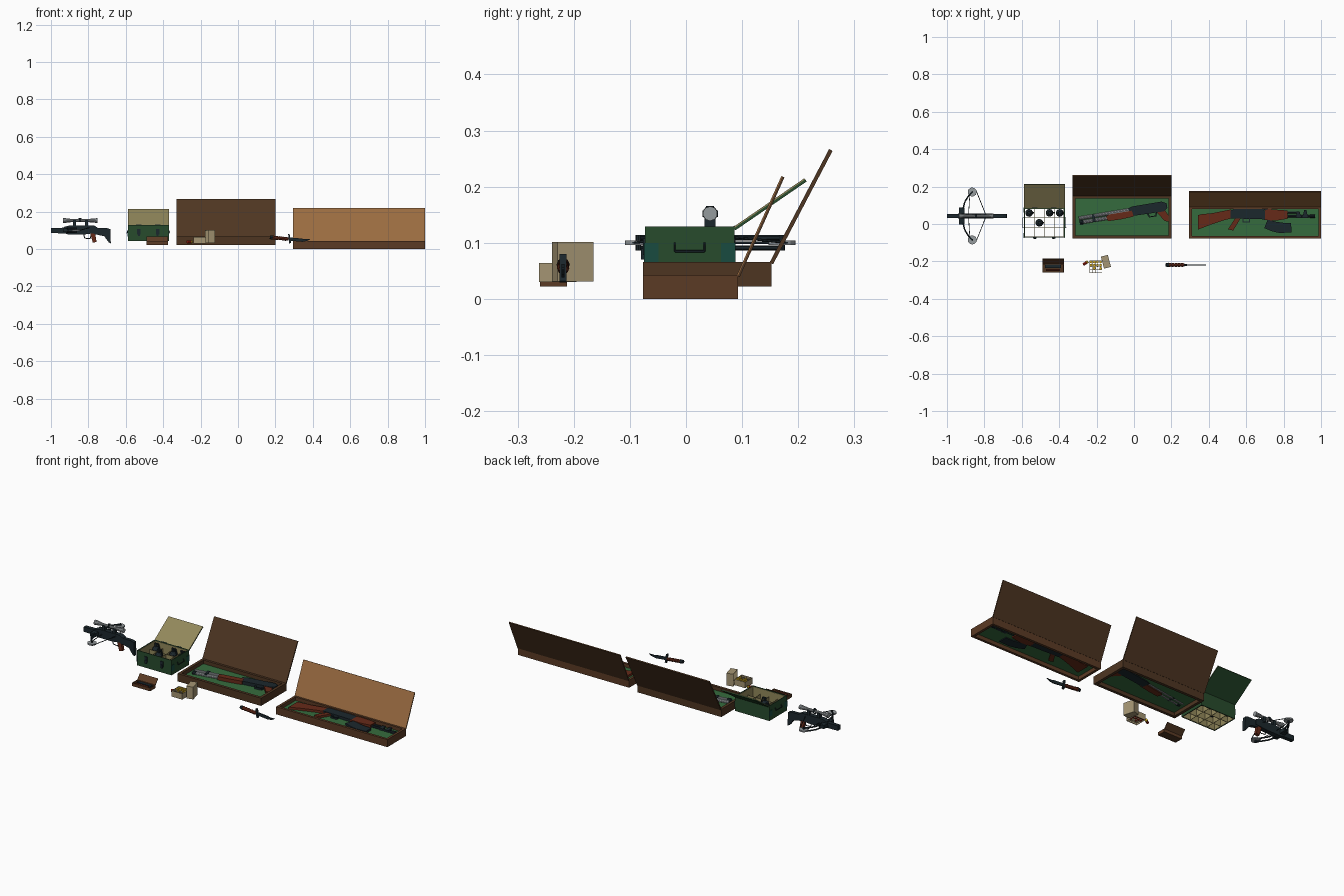
import bpy, bmesh, math
from mathutils import Vector, Matrix

if "Cube" in bpy.data.objects:
    bpy.data.objects.remove(bpy.data.objects["Cube"])

def mat(name, r, g, b):
    m = bpy.data.materials.new(name)
    m.diffuse_color = (r ** 2.2, g ** 2.2, b ** 2.2, 1)
    m.use_nodes = True
    m.node_tree.nodes["Principled BSDF"].inputs["Base Color"].default_value = m.diffuse_color
    return m

WOOD = mat("case_wood", .36, .24, .16)
DARK = mat("dark_wood", .31, .22, .15)
TAN = mat("light_wood", .60, .42, .26)
RED = mat("red_wood", .40, .18, .12)
FELT = mat("felt", .22, .42, .25)
GREEN = mat("crate_green", .17, .30, .19)
TEAL = mat("teal_metal", .12, .30, .26)
OLIVE = mat("olive_lining", .57, .53, .36)
CARD = mat("card", .64, .58, .45)
STEEL = mat("dark_steel", .13, .17, .19)
GREY = mat("light_steel", .58, .60, .61)
BRASS = mat("brass", .85, .68, .15)
SHELL = mat("shell_red", .70, .15, .10)

def finish(name, bm, m):
    bmesh.ops.recalc_face_normals(bm, faces=bm.faces)
    me = bpy.data.meshes.new(name)
    bm.to_mesh(me)
    bm.free()
    me.materials.append(m)
    ob = bpy.data.objects.new(name, me)
    bpy.context.collection.objects.link(ob)
    return ob

def boxes(name, m, *bs):
    """Joined boxes, each given as x0, x1, y0, y1, z0, z1."""
    bm = bmesh.new()
    for x0, x1, y0, y1, z0, z1 in bs:
        M = Matrix.Translation(((x0+x1)/2, (y0+y1)/2, (z0+z1)/2)) @ Matrix.Diagonal((x1-x0, y1-y0, z1-z0, 1))
        bmesh.ops.create_cube(bm, size=1, matrix=M)
    return finish(name, bm, m)

def prism(name, m, axis, pts, a, b):
    """Outline extruded along an axis from a to b."""
    put = {'x': lambda u, v, w: (w, u, v), 'y': lambda u, v, w: (u, w, v), 'z': lambda u, v, w: (u, v, w)}[axis]
    bm = bmesh.new()
    lo = [bm.verts.new(put(u, v, a)) for u, v in pts]
    hi = [bm.verts.new(put(u, v, b)) for u, v in pts]
    bm.faces.new(lo)
    bm.faces.new(hi)
    for i in range(len(pts)):
        j = (i + 1) % len(pts)
        bm.faces.new((lo[i], lo[j], hi[j], hi[i]))
    return finish(name, bm, m)

def tube(name, m, p, q, r, r2=None, n=10):
    p, q = Vector(p), Vector(q)
    d = q - p
    M = Matrix.Translation((p + q) / 2) @ d.to_track_quat('Z', 'Y').to_matrix().to_4x4()
    bm = bmesh.new()
    bmesh.ops.create_cone(bm, cap_ends=True, segments=n, radius1=r, radius2=r if r2 is None else r2,
                          depth=d.length, matrix=M)
    return finish(name, bm, m)

def path(name, m, pts, r):
    for i in range(len(pts) - 1):
        tube(f"{name}_{i}", m, pts[i], pts[i+1], r, n=6)

def frame(name, m, x0, x1, y0, y1, z0, z1, t):
    return boxes(name, m, (x0, x1, y0, y0+t, z0, z1), (x0, x1, y1-t, y1, z0, z1),
                 (x0, x0+t, y0+t, y1-t, z0, z1), (x1-t, x1, y0+t, y1-t, z0, z1))

def lid(name, x0, x1, p, q, t, inner, outer):
    """Tilted open lid: inner facing leaf plus outer leaf."""
    p, q = Vector(p), Vector(q)
    d = (q - p).normalized()
    n = Vector((d.y, -d.x))
    for part, m, a, b in (("lining", inner, 0, t*.35), ("outer", outer, t*.35, t)):
        prism(f"{name}_{part}", m, 'x', [p+n*a, q+n*a, q+n*b, p+n*b], x0, x1)

# rifle case
frame("rifle_case_walls", WOOD, .295, 1, -.077, .093, 0, .043, .014)
boxes("rifle_case_felt", FELT, (.305, .99, -.067, .083, .021, .023))
lid("rifle_case_lid", .295, 1, (.090, .041), (.170, .219), .006, TAN, DARK)

# rifle lying in the felt
def flat(name, m, pts, h=.010, z=.026):
    return prism(name, m, 'z', pts, z - h, z + h)
flat("rifle_stock", RED, [(.342, -.03), (.342, .047), (.36, .052), (.42, .058), (.52, .078), (.528, .032), (.48, .02), (.42, .0)])
flat("rifle_receiver", STEEL, [(.515, .03), (.515, .072), (.54, .082), (.68, .082), (.70, .07), (.70, .025)], .012)
flat("rifle_pistol_grip", RED, [(.54, .03), (.57, .03), (.53, -.035), (.503, -.028)], .009)
flat("rifle_handguard", RED, [(.695, .022), (.695, .072), (.72, .08), (.82, .072), (.82, .028), (.76, .018)], .012)
tube("rifle_barrel", STEEL, (.80, .042, .026), (.968, .042, .026), .007)
tube("rifle_gas_tube", STEEL, (.81, .062, .026), (.885, .062, .026), .006)
tube("rifle_muzzle", STEEL, (.94, .042, .026), (.968, .042, .026), .010)
flat("rifle_rear_sight", STEEL, [(.67, .075), (.69, .09), (.72, .085), (.72, .075)], .006)
flat("rifle_gas_block", STEEL, [(.868, .033), (.868, .068), (.885, .068), (.895, .033)], .008)
flat("rifle_front_sight", STEEL, [(.90, .033), (.91, .075), (.922, .075), (.93, .033)], .007)
flat("rifle_trigger_guard", STEEL, [(.58, .03), (.58, .008), (.62, .008), (.62, .03), (.615, .03), (.615, .013), (.585, .013), (.585, .03)], .005)
flat("rifle_magazine", STEEL, [(.705, .0), (.715, .025), (.76, .012), (.80, .006), (.84, .005), (.842, -.045), (.78, -.048), (.74, -.04), (.697, -.022)], .010)

# shotgun case
frame("shotgun_case_walls", DARK, -.33, .2, -.077, .152, .022, .066, .016)
boxes("shotgun_case_felt", FELT, (-.32, .19, -.067, .142, .043, .045))
lid("shotgun_case_lid", -.33, .2, (.149, .065), (.255, .267), .007, DARK, DARK)

# shotgun, built along x then turned into place
gun = [
    tube("shotgun_barrel", GREY, (0, .012, 0), (.30, .012, 0), .010),
    tube("shotgun_bore", STEEL, (-.001, .012, 0), (.002, .012, 0), .006),
    tube("shotgun_magazine_tube", GREY, (.01, -.011, 0), (.28, -.011, 0), .010),
    tube("shotgun_tube_cap", STEEL, (.0, -.011, 0), (.02, -.011, 0), .012),
    boxes("shotgun_barrel_clamp", STEEL, (.07, .085, -.02, .02, -.009, .012)),
    prism("shotgun_pump", RED, 'z', [(.15, -.028), (.145, .0), (.16, .006), (.285, .006), (.29, -.026), (.22, -.03)], -.013, .015),
    prism("shotgun_receiver", STEEL, 'z', [(.27, -.022), (.27, .022), (.29, .028), (.45, .028), (.475, .015), (.475, -.01), (.455, -.026)], -.013, .014),
    prism("shotgun_grip", RED, 'z', [(.415, -.024), (.46, -.02), (.484, -.072), (.472, -.084), (.45, -.078)], -.010, .012),
    prism("shotgun_trigger_guard", STEEL, 'z', [(.36, -.02), (.37, -.045), (.41, -.045), (.42, -.02), (.412, -.02), (.405, -.04), (.375, -.04), (.37, -.02)], -.005, .005)]
for ob in gun:
    ob.location = (-.292, .018, .050)
    ob.rotation_euler.z = math.radians(9.5)

# grenade crate, open below, with dividers and lining
X0, X1, Y0, Y1 = -.588, -.37, -.073, .086
frame("crate_walls", GREEN, X0, X1, Y0, Y1, .043, .129, .004)
frame("crate_lining", OLIVE, X0+.004, X1-.004, Y0+.004, Y1-.004, .044, .126, .002)
boxes("crate_dividers", OLIVE,
      *[(X0 + (X1-X0)*i/4 - .001, X0 + (X1-X0)*i/4 + .001, Y0+.004, Y1-.004, .044, .095) for i in (1, 2, 3)],
      *[(X0+.004, X1-.004, Y0 + (Y1-Y0)*j/3 - .001, Y0 + (Y1-Y0)*j/3 + .001, .044, .095) for j in (1, 2)])
lid("crate_lid", X0, X1, (.084, .128), (.211, .215), .007, OLIVE, GREEN)
for x in (X0, X1):
    for y, s in ((Y0, 1), (Y1, -1)):
        a, b = sorted((y - s*.002, y + s*.024))
        boxes("crate_corner_plate", TEAL, (x-.002, x+.002, a, b, .066, .10))
    s = math.copysign(1, x - (X0+X1)/2)
    path("crate_side_handle", STEEL, [(x, -.02, .10), (x+s*.006, -.02, .085), (x+s*.006, .033, .085), (x, .033, .10)], .002)
for x in (-.53, -.43):
    boxes("crate_latch", STEEL, (x-.009, x+.009, Y0-.004, Y0, .078, .108), (x-.005, x+.005, Y0-.007, Y0, .07, .09))
    tube("crate_hinge", STEEL, (x-.015, Y1+.002, .127), (x+.015, Y1+.002, .127), .004, n=8)

# grenades in four of the cells
for i, j in ((0, 2), (1, 1), (2, 2), (3, 2)):
    x, y = X0 + (X1-X0)*(i+.5)/4, Y0 + (Y1-Y0)*(j+.5)/3
    bm = bmesh.new()
    bmesh.ops.create_uvsphere(bm, u_segments=10, v_segments=8, radius=.021,
                              matrix=Matrix.Translation((x, y, .085)) @ Matrix.Diagonal((1, 1, 1.2, 1)))
    finish("grenade_body", bm, STEEL)
    tube("grenade_fuse", STEEL, (x, y, .107), (x, y, .124), .008, n=8)
    prism("grenade_lever", STEEL, 'y', [(x-.008, .126), (x+.016, .126), (x+.026, .095), (x+.023, .094), (x+.013, .121), (x-.008, .121)], y-.004, y+.004)

# crossbow, pointing to -x
C, Z = .043, .10
def slab(name, m, pts, w=.012):
    return prism(name, m, 'y', pts, C - w, C + w)
slab("crossbow_fore_end", STEEL, [(-1, .085), (-1, .112), (-.92, .114), (-.92, .083)], .011)
slab("crossbow_body", STEEL, [(-.94, .088), (-.93, .118), (-.90, .126), (-.77, .126), (-.75, .114), (-.75, .086), (-.82, .078), (-.91, .078)], .013)
slab("crossbow_stock", STEEL, [(-.77, .113), (-.70, .112), (-.683, .106), (-.68, .03), (-.69, .034), (-.715, .068), (-.77, .08)], .010)
slab("crossbow_grip", RED, [(-.79, .084), (-.764, .084), (-.756, .038), (-.776, .033)], .009)
path("crossbow_trigger_guard", STEEL, [(-.825, C, .08), (-.82, C, .058), (-.79, C, .055), (-.785, C, .075)], .0025)
boxes("crossbow_riser", STEEL, (-.935, -.905, C-.045, C+.045, .09, .11))
for s in (-1, 1):
    cam = Vector((-.865, C + s*.128, Z))
    for dz in (-.009, .009):
        path("crossbow_limb", STEEL, [(-.915, C + s*.035, Z+dz), (-.905, C + s*.075, Z+dz), (cam.x-.018, C + s*.11, Z+dz), (cam.x, cam.y, Z+dz)], .0045)
    tube("crossbow_cam", GREY, cam - Vector((0, 0, .004)), cam + Vector((0, 0, .004)), .024, n=14)
    tube("crossbow_cam_axle", STEEL, cam - Vector((0, 0, .014)), cam + Vector((0, 0, .014)), .005, n=8)
    path("crossbow_string", STEEL, [cam + Vector((.02, s*.01, 0)), (-.79, C, .115)], .0022)
    path("crossbow_cable", STEEL, [cam + Vector((-.012, 0, 0)), (-.885, C, Z)], .002)

# scope and mounts
S = .152
tube("scope_tube", GREY, (-.92, C, S), (-.76, C, S), .008)
tube("scope_objective", GREY, (-.935, C, S), (-.895, C, S), .014, .009)
tube("scope_eyepiece", GREY, (-.795, C, S), (-.752, C, S), .009, .013)
tube("scope_top_turret", STEEL, (-.845, C, S), (-.845, C, S+.014), .007, n=8)
tube("scope_side_turret", STEEL, (-.845, C-.014, S), (-.845, C+.014, S), .006, n=8)
for x in (-.875, -.81):
    boxes("scope_mount", STEEL, (x-.008, x+.008, C-.010, C+.010, .124, S+.002))

# small hinged box with a little tray
frame("small_box_base", WOOD, -.49, -.375, -.260, -.212, .022, .040, .004)
boxes("small_box_floor", DARK, (-.488, -.377, -.258, -.214, .023, .026))
boxes("small_box_tray", STEEL, (-.475, -.39, -.234, -.217, .026, .038))
tube("small_box_roll", RED, (-.47, -.246, .034), (-.395, -.246, .034), .006, n=8)
lid("small_box_lid", -.49, -.375, (-.212, .039), (-.188, .068), .003, WOOD, DARK)

# cartridge carton, open below, with a card grid
A0, A1, B0, B1 = -.238, -.17, -.262, -.195
frame("carton_walls", CARD, A0, A1, B0, B1, .03, .064, .002)
boxes("carton_grid", CARD,
      *[(A0 + .017*i - .0006, A0 + .017*i + .0006, B0, B1, .034, .058) for i in (1, 2, 3)],
      *[(A0, A1, B0 + .0168*j - .0006, B0 + .0168*j + .0006, .034, .058) for j in (1, 2, 3)])
for i in range(4):
    for j in range(1, 4):
        if (i, j) not in ((0, 1), (2, 1)):
            x, y = A0 + .017*(i+.5), B0 + .0168*(j+.5)
            tube("cartridge_case", BRASS, (x, y, .046), (x, y, .062), .0072, n=8)
            tube("cartridge_body", SHELL, (x, y, .034), (x, y, .046), .0066, n=8)
tube("loose_shell_body", SHELL, (-.272, -.218, .038), (-.254, -.206, .038), .0075, n=8)
tube("loose_shell_head", BRASS, (-.254, -.206, .038), (-.246, -.2005, .038), .008, n=8)

# carton lid standing beside it, open to one side
w, l, h = .019, .033, .035
top = boxes("carton_lid", CARD, (w-.002, w, -l, l, -h, h), (-w, w-.002, -l, -l+.002, -h, h),
            (-w, w-.002, l-.002, l, -h, h), (-w, w-.002, -l+.002, l-.002, h-.002, h), (-w, w-.002, -l+.002, l-.002, -h, -h+.002))
top.location = (-.15, -.202, .066)
top.rotation_euler.z = math.radians(15)

# knife with upright blade
K = -.219
prism("knife_blade", STEEL, 'y', [(.27, .062), (.34, .056), (.355, .052), (.386, .052), (.37, .043), (.345, .038), (.28, .044)], K-.0025, K+.0025)
slab_pts = [(.268, .08), (.276, .08), (.284, .032), (.274, .029)]
prism("knife_guard", STEEL, 'y', slab_pts, K-.006, K+.006)
for i in range(5):
    x = .185 + .017*i
    z = .061 - .0016*i
    tube("knife_grip_ring", RED, (x, K, z), (x+.017, K, z-.0016), .011, .0085, n=8)
tube("knife_pommel", STEEL, (.17, K, .0625), (.186, K, .061), .009, .012, n=8)
